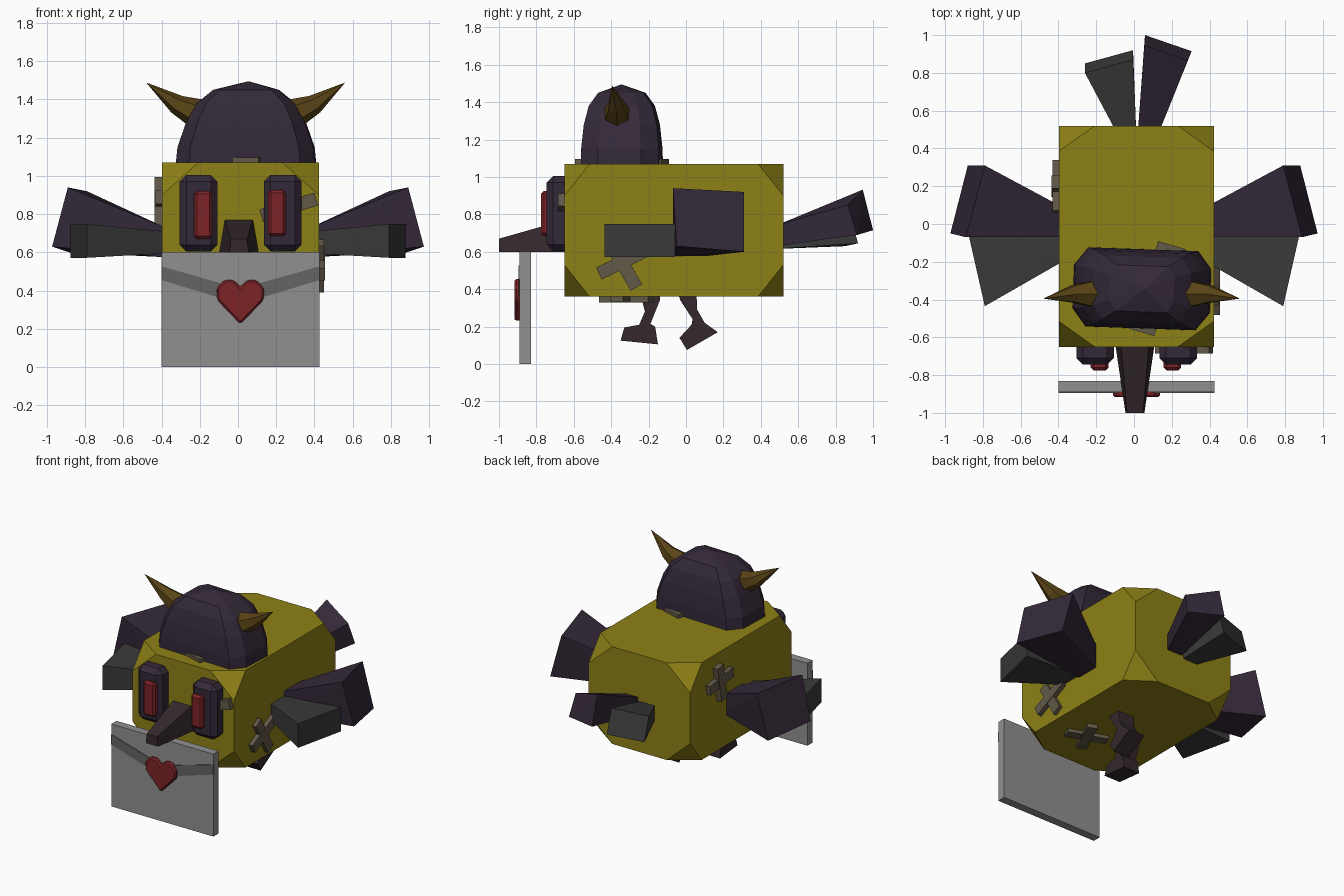
import bpy, bmesh
from math import radians, cos, sin, pi
from mathutils import Vector, Matrix

if "Cube" in bpy.data.objects:
    bpy.data.objects.remove(bpy.data.objects["Cube"])


def mat(name, r, g, b):
    m = bpy.data.materials.new(name)
    m.diffuse_color = (r, g, b, 1)
    m.use_nodes = True
    m.node_tree.nodes["Principled BSDF"].inputs["Base Color"].default_value = m.diffuse_color
    return m


YELLOW = mat("yellow", .27, .22, .008)
DARK = mat("dark", .034, .022, .04)
BROWN = mat("beak_brown", .035, .022, .026)
CHARCOAL = mat("charcoal", .042, .042, .042)
RED = mat("red", .2, .017, .02)
HORN = mat("horn", .1, .057, .008)
TAPE = mat("tape", .12, .1, .065)
PAPER = mat("paper", .28, .28, .28)
FOLD = mat("fold", .13, .13, .13)


def finish(name, bm, m, bevel=0):
    bmesh.ops.recalc_face_normals(bm, faces=bm.faces)
    me = bpy.data.meshes.new(name)
    bm.to_mesh(me)
    bm.free()
    me.materials.append(m)
    ob = bpy.data.objects.new(name, me)
    bpy.context.collection.objects.link(ob)
    if bevel:
        mod = ob.modifiers.new("bevel", "BEVEL")
        mod.width, mod.segments = bevel, 1
    return ob


def hull(name, pts, m):
    bm = bmesh.new()
    vs = [bm.verts.new(p) for p in pts]
    bmesh.ops.convex_hull(bm, input=vs)
    bmesh.ops.dissolve_limit(bm, angle_limit=radians(1), verts=bm.verts, edges=bm.edges)
    return finish(name, bm, m)


def box(name, lo, hi, m, bevel=0, rot=None):
    lo, hi = Vector(lo), Vector(hi)
    bm = bmesh.new()
    bmesh.ops.create_cube(bm, size=1)
    bmesh.ops.scale(bm, vec=hi - lo, verts=bm.verts)
    if rot:
        bmesh.ops.rotate(bm, matrix=rot, verts=bm.verts)
    bmesh.ops.translate(bm, vec=(lo + hi) / 2, verts=bm.verts)
    return finish(name, bm, m, bevel)


def prism(name, profile, axis, a, b, m, bevel=0):
    """Extrude a 2D outline along x (outline is y,z) or y (outline is x,z)."""
    put = (lambda p, d: (d, *p)) if axis == "x" else (lambda p, d: (p[0], d, p[1]))
    bm = bmesh.new()
    f = bm.faces.new([bm.verts.new(put(p, a)) for p in profile])
    ext = bmesh.ops.extrude_face_region(bm, geom=[f])
    vs = [v for v in ext["geom"] if isinstance(v, bmesh.types.BMVert)]
    bmesh.ops.translate(bm, vec=put((0, 0), b - a), verts=vs)
    return finish(name, bm, m, bevel)


def loft(name, rings, tip, m):
    bm = bmesh.new()
    loops = [[bm.verts.new(p) for p in r] for r in rings]
    n = len(loops[0])
    t = bm.verts.new(tip)
    bm.faces.new(loops[0])
    for i in range(n):
        j = (i + 1) % n
        for a, b in zip(loops, loops[1:]):
            bm.faces.new((a[i], a[j], b[j], b[i]))
        bm.faces.new((loops[-1][i], loops[-1][j], t))
    return finish(name, bm, m)


# Body: block with its eight corners cut off
c, h, cut = Vector((.0125, -.065, .715)), Vector((.41, .585, .355)), (.19, .135, .17)
pts = []
for sx in (-1, 1):
    for sy in (-1, 1):
        for sz in (-1, 1):
            s = (sx, sy, sz)
            for ax in range(3):
                p = Vector(c[i] + s[i] * h[i] for i in range(3))
                p[ax] -= s[ax] * cut[ax]
                pts.append(p)
hull("body", pts, YELLOW)

# Helmet: eight-sided dome, turned slightly
octo = [(1, .55), (.8, 1), (-.8, 1), (-1, .55), (-1, -.55), (-.8, -1), (.8, -1), (1, -.55)]
turn = Matrix.Rotation(radians(-2), 3, "Z")
rings = []
for z, rx, ry in [(1.05, .365, .21), (1.15, .355, .208), (1.28, .31, .195),
                  (1.38, .255, .17), (1.45, .17, .122)]:
    rings.append([turn @ Vector((x * rx, y * ry, z)) + Vector((.042, -.343, 0)) for x, y in octo])
loft("helmet", rings, (.055, -.345, 1.495), DARK)

# Horns: curved six-sided spikes
for s, side in ((-1, "left"), (1, "right")):
    rings = []
    for x, z, r, tilt in [(.17, 1.30, .085, 75), (.255, 1.325, .08, 70), (.36, 1.375, .052, 55)]:
        t = radians(tilt)
        rings.append([(.04 + s * (x - r * cos(k * pi / 3) * cos(t)),
                       -.37 + r * sin(k * pi / 3), z + r * cos(k * pi / 3) * sin(t))
                      for k in range(6)])
    loft("horn_" + side, rings, (.04 + s * .52, -.395, 1.488), HORN)

# Eyes: bevelled frames with red pupils
box("eye_frame_left", (-.305, -.745, .605), (-.107, -.6, 1.005), DARK, .035)
box("eye_frame_right", (.135, -.745, .605), (.333, -.6, 1.005), DARK, .035)
box("pupil_left", (-.23, -.775, .67), (-.135, -.72, .92), RED, .015)
box("pupil_right", (.157, -.775, .685), (.25, -.72, .926), RED, .015)

# Beak
hull("beak", [(.005 + s * w, y, z) for s in (-1, 1) for w, y, z in
              [(.105, -.63, .6), (.075, -.63, .775), (.05, -1, .6), (.042, -1, .67)]], BROWN)

# Envelope with V fold and heart seal
box("envelope", (-.4, -.89, 0), (.425, -.83, .602), PAPER)
prism("envelope_fold", [(-.4, .527), (.0125, .41), (.425, .527), (.425, .455),
                        (.0125, .33), (-.4, .455)], "y", -.895, -.88, FOLD)
half = [(.035, .455), (.085, .455), (.125, .41), (.12, .35)]
heart = [(0, .225)] + [(-x, z) for x, z in reversed(half)] + [(0, .42)] + half
prism("heart_seal", [(x + .0125, z) for x, z in heart], "y", -.917, -.88, RED, .01)

# Wings: two flaring feathers each side
for s, side in ((-1, "left"), (1, "right")):
    upper = [(.38, y, z) for y in (-.07, .09) for z in (.575, .73)]
    upper += [(.89, -.07, .94), (.79, .31, .92), (.972, -.05, .63), (.88, .31, .60)]
    lower = [(.38, y, z) for y in (-.2, -.06) for z in (.595, .71)]
    lower += [(x, y, z) for x, y in ((.79, -.435), (.875, -.06)) for z in (.572, .748)]
    hull("upper_feather_" + side, [(s * x, y, z) for x, y, z in upper], DARK)
    hull("lower_feather_" + side, [(s * x, y, z) for x, y, z in lower], CHARCOAL)

# Tail feathers
hull("tail_feather_dark", [(x, .48, z) for x in (.02, .13) for z in (.63, .74)] +
     [(.055, .945, .932), (.285, .865, .85), (.058, 1, .715), (.305, .915, .69)], DARK)
hull("tail_feather_grey", [(x, .48, z) for x in (-.09, .012) for z in (.615, .72)] +
     [(-.005, .87, .82), (-.26, .80, .80), (-.005, .92, .645), (-.26, .85, .63)], CHARCOAL)

# Legs
prism("leg_left", [(-.235, .4), (-.235, .34), (-.22, .28), (-.25, .21), (-.33, .195),
                   (-.35, .125), (-.15, .105), (-.165, .2), (-.19, .215), (-.14, .34),
                   (-.14, .4)], "x", -.17, -.04, BROWN)
prism("leg_right", [(-.05, .4), (.055, .4), (.06, .29), (.10, .22), (.17, .17),
                    (.005, .075), (-.035, .14), (.03, .21), (.035, .24), (-.03, .34)],
      "x", .05, .18, BROWN)


# Tape strips on the body: axis is the face normal
def tape(name, centre, axis, angle, length):
    i = "XYZ".index(axis)
    size = {"X": (.05, length, .07), "Y": (length, .05, .07), "Z": (length, .07, .05)}[axis]
    lo = [a - b / 2 for a, b in zip(centre, size)]
    hi = [a + b / 2 for a, b in zip(centre, size)]
    box(name, lo, hi, TAPE, rot=Matrix.Rotation(radians(angle), 3, axis))


tape("tape_right_a", (.43, -.34, .545), "X", 26, .28)
tape("tape_right_b", (.425, -.335, .53), "X", -60, .28)
tape("tape_left_a", (-.412, .2, .86), "X", 80, .26)
tape("tape_left_b", (-.407, .2, .87), "X", -8, .27)
tape("tape_bottom_a", (.14, -.32, .355), "Z", 65, .29)
tape("tape_bottom_b", (.14, -.32, .36), "Z", -20, .29)
tape("tape_front", (.265, -.66, .835), "Y", -17, .3)
tape("tape_top_front", (.05, -.54, 1.07), "Z", -16, .14)
tape("tape_top_back", (.19, -.145, 1.07), "Z", -16, .15)
